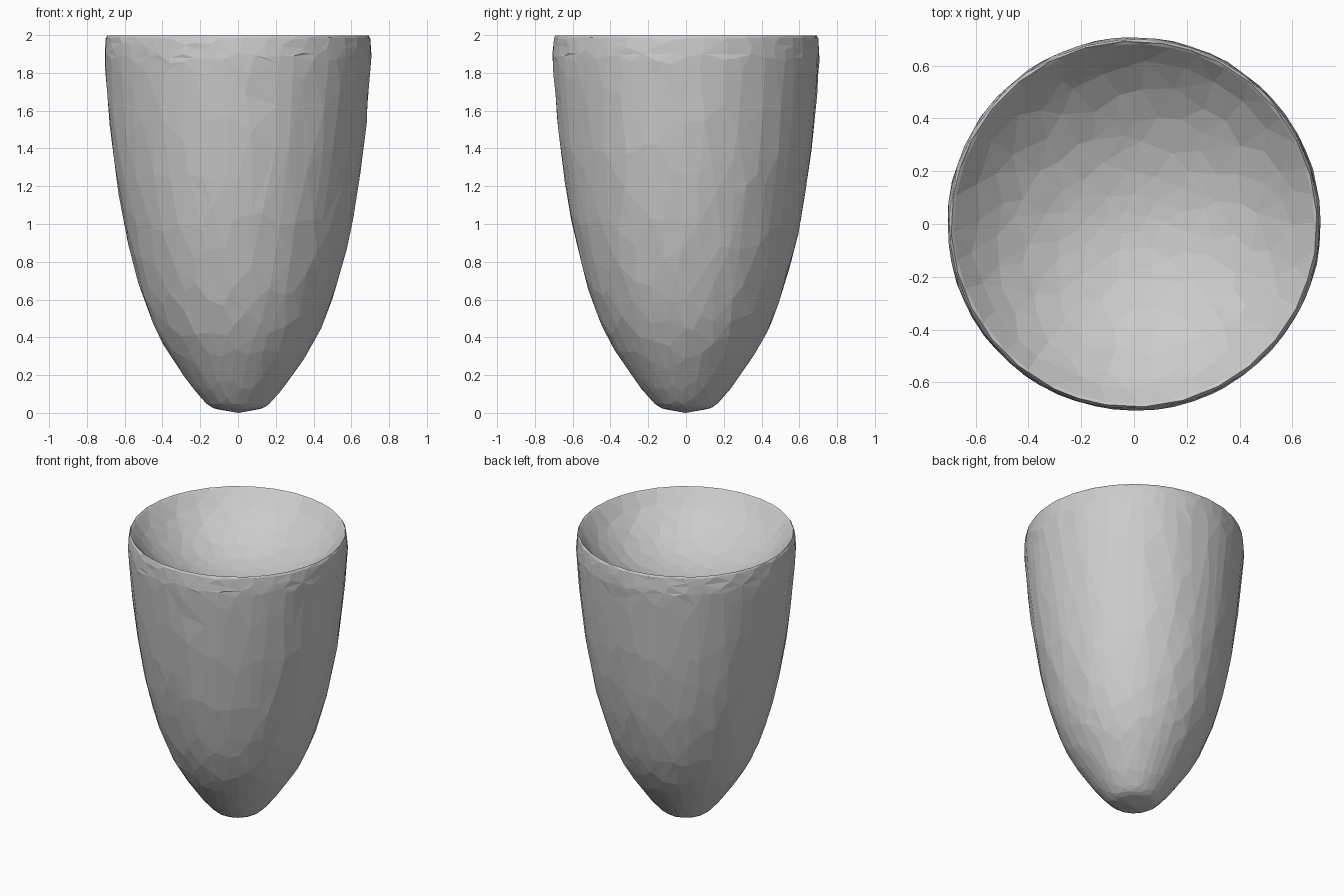
import bpy, bmesh, math, random
from mathutils import Vector

if "Cube" in bpy.data.objects:
    bpy.data.objects.remove(bpy.data.objects["Cube"])

random.seed(4)
SIDES = 60

def smooth(points, steps):
    """Catmull-Rom curve through (radius, z) points."""
    pts = [Vector(p) for p in points]
    ext = [2 * pts[0] - pts[1]] + pts + [2 * pts[-1] - pts[-2]]
    out = []
    for i in range(1, len(ext) - 2):
        a, b, c, d = ext[i - 1:i + 3]
        for s in range(steps):
            t = s / steps
            out.append(0.5 * (2 * b + (c - a) * t + (2 * a - 5 * b + 4 * c - d) * t * t
                              + (3 * b - a - 3 * c + d) * t ** 3))
    return out + [pts[-1]]

# Outer wall, from the blunt tip up to the rim
outer = smooth([(0.07, 0.012), (0.14, 0.03), (0.20, 0.085), (0.285, 0.195), (0.415, 0.40),
                (0.518, 0.66), (0.603, 1.0), (0.665, 1.4), (0.702, 1.8), (0.706, 1.9),
                (0.699, 1.985)], 3)
# Rim and the shallow spherical bowl inside it
rim = [Vector((0.692, 1.998)), Vector((0.682, 1.99))]
R, DEPTH, TOP, N = 0.676, 0.33, 1.98, 12
BALL = (R * R + DEPTH * DEPTH) / (2 * DEPTH)
bowl = []
for k in range(N):
    r = R * (1 - k / N)
    bowl.append(Vector((r, TOP - DEPTH + BALL - math.sqrt(BALL * BALL - r * r))))
profile = outer + rim + bowl
rim_rows = range(len(outer) - 1, len(outer) + 3)

# Lathe the profile, with slight hand-made unevenness away from rim and axis
bm = bmesh.new()
rows = []
for i, p in enumerate(profile):
    j = 0.0 if i in rim_rows else 0.003 * min(1, p.x / 0.5) ** 2
    row = []
    for k in range(SIDES):
        a = 2 * math.pi * k / SIDES
        r = p.x + random.uniform(-j, j)
        row.append(bm.verts.new((r * math.cos(a), r * math.sin(a), p.y + random.uniform(-j, j))))
    rows.append(row)
for lo, hi in zip(rows, rows[1:]):
    for k in range(SIDES):
        n = (k + 1) % SIDES
        bm.faces.new((lo[k], lo[n], hi[n], hi[k]))
tip = bm.verts.new((0, 0, 0))
floor = bm.verts.new((0, 0, TOP - DEPTH))
for k in range(SIDES):
    n = (k + 1) % SIDES
    bm.faces.new((tip, rows[0][n], rows[0][k]))
    bm.faces.new((floor, rows[-1][k], rows[-1][n]))
bmesh.ops.recalc_face_normals(bm, faces=bm.faces)

mesh = bpy.data.meshes.new("cup")
bm.to_mesh(mesh)
bm.free()
cup = bpy.data.objects.new("cup", mesh)
bpy.context.collection.objects.link(cup)

# Reduce to irregular flat facets
dec = cup.modifiers.new("facets", 'DECIMATE')
dec.ratio = 0.27
